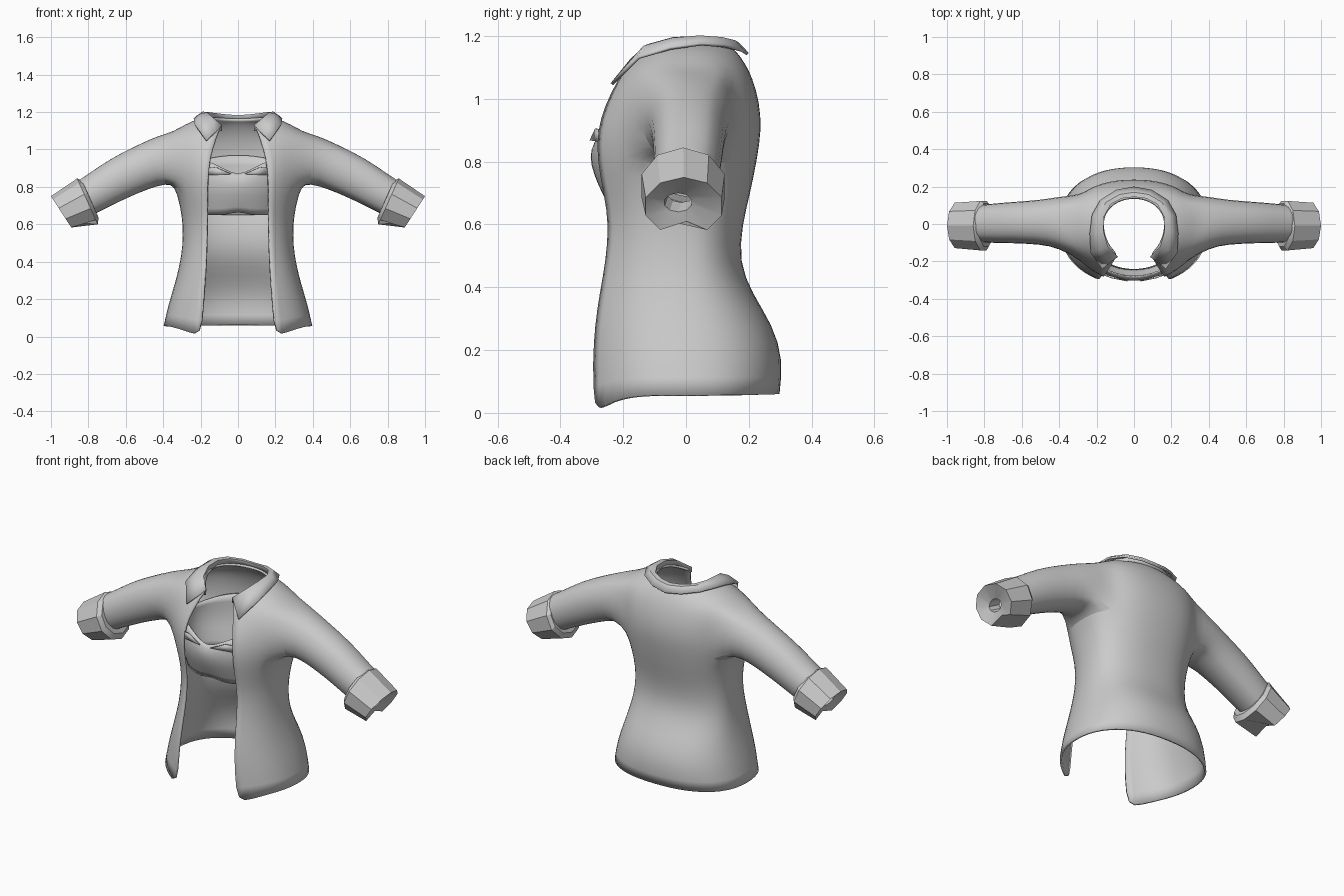
import bpy, math
from mathutils import Vector

if "Cube" in bpy.data.objects:
    bpy.data.objects.remove(bpy.data.objects["Cube"])

cloth = bpy.data.materials.new("grey_cloth")
cloth.diffuse_color = (0.6, 0.6, 0.6, 1)
cloth.use_nodes = True
cloth.node_tree.nodes["Principled BSDF"].inputs["Base Color"].default_value = cloth.diffuse_color


def make(name, verts, faces, thick=0, subsurf=0, angle=40):
    """Half mesh, mirrored across x, optionally smoothed and thickened."""
    me = bpy.data.meshes.new(name)
    me.from_pydata([tuple(v) for v in verts], [], faces)
    me.materials.append(cloth)
    ob = bpy.data.objects.new(name, me)
    bpy.context.collection.objects.link(ob)
    ob.modifiers.new("mirror", 'MIRROR').use_clip = True
    if subsurf:
        s = ob.modifiers.new("smooth", 'SUBSURF')
        s.levels = s.render_levels = subsurf
    if thick:
        s = ob.modifiers.new("cloth", 'SOLIDIFY')
        s.thickness, s.offset = thick, -1
    bpy.context.view_layer.objects.active = ob
    ob.select_set(True)
    bpy.ops.object.shade_smooth_by_angle(angle=math.radians(angle))
    ob.select_set(False)
    return ob


def half_ring(w, xe, ye, yb, z, n, cols, hem=2):
    """Half cross-section from front edge (xe, ye) round the side to mid back."""
    yf = ye / (1 - (xe / w) ** n) ** (1 / n)
    t0 = -math.acos((xe / w) ** (n / 2))
    pts = []
    for j in range(cols + 1):
        t = t0 + (math.pi / 2 - t0) * j / cols
        s = math.sin(t)
        x = w * max(math.cos(t), 0) ** (2 / n)
        y = (yf if s < 0 else -yb) * -abs(s) ** (2 / n) * -1
        f = abs(s / math.sin(t0)) ** hem if s < 0 else s ** hem
        zz = z[1] + ((z[0] if s < 0 else z[2]) - z[1]) * f
        pts.append(Vector((x if j < cols else 0, y if s < 0 else abs(y), zz)))
    return pts


def grid_faces(rows, cols, skip=lambda i, j: False):
    k = cols + 1
    return [(i * k + j, i * k + j + 1, (i + 1) * k + j + 1, (i + 1) * k + j)
            for i in range(rows - 1) for j in range(cols) if not skip(i, j)]


# Jacket body rows: half width, front edge x, front edge y, back y, z front/side/back
C = 12
rows = [
    (.400, .200, -.295, .300, (.000, .057, .060), 4),
    (.375, .188, -.297, .312, (.17, .17, .17), 2),
    (.340, .180, -.290, .278, (.28, .28, .28), 2),
    (.315, .174, -.275, .212, (.38, .38, .38), 2),
    (.298, .170, -.256, .170, (.48, .48, .48), 2),
    (.296, .167, -.245, .180, (.60, .60, .60), 2),
    (.312, .166, -.262, .206, (.70, .70, .70), 2),
    (.340, .166, -.284, .228, (.81, .81, .81), 2),
    (.350, .160, -.282, .242, (.90, .90, .90), 2),
    (.355, .146, -.258, .236, (.98, 1.0, .99), 2),
    (.350, .122, -.222, .212, (1.05, 1.095, 1.07), 2),
]
rings = [half_ring(w, xe, ye, yb, z, 2.3, C, h) for w, xe, ye, yb, z, h in rows]
neck = half_ring(.165, .09, -.165, .143, (1.12, 1.175, 1.165), 2, C)
top = rings[-1]
for f, up in ((.35, .012), (.7, .012)):
    rings.append([a.lerp(b, f) + Vector((0, 0, up)) for a, b in zip(top, neck)])
rings.append(neck)
verts = [p for r in rings for p in r]

# Armhole: block of faces left open, its border feeds the sleeve
J0, J1, R0, R1 = 2, 8, 7, 10
faces = grid_faces(len(rings), C, lambda i, j: R0 <= i < R1 and J0 <= j < J1)
idx = lambda i, j: i * (C + 1) + j
loop = ([idx(R0, j) for j in range(J0, J1)] + [idx(i, J1) for i in range(R0, R1)]
        + [idx(R1, j) for j in range(J1, J0, -1)] + [idx(i, J0) for i in range(R1, R0, -1)])
mid = sum((verts[i] for i in loop), Vector()) / len(loop)
angles = [math.atan2((verts[i].z - mid.z) / .14, (verts[i].y - mid.y) / .17) for i in loop]


def tube_ring(tx, tz, bx, bz, y0, y1, angs):
    """Tilted ellipse through a top and a bottom point."""
    t, b = Vector((tx, 0, tz)), Vector((bx, 0, bz))
    c, u = (t + b) / 2, (t - b) / 2
    c.y = (y0 + y1) / 2
    return [c + u * math.sin(a) + Vector((0, (y1 - y0) / 2 * math.cos(a), 0)) for a in angs]


# Sleeve rings: top x z, bottom x z, front y, back y
for r in [(.42, 1.078, .385, .812, -.135, .155), (.53, 1.03, .47, .79, -.115, .135),
          (.69, .95, .61, .73, -.108, .125), (.80, .87, .72, .675, -.107, .115),
          (.88, .82, .79, .64, -.10, .105)]:
    base = len(verts)
    verts += tube_ring(*r, angles)
    new = list(range(base, base + len(loop)))
    n = len(loop)
    faces += [(loop[k], loop[(k + 1) % n], new[(k + 1) % n], new[k]) for k in range(n)]
    loop = new
make("jacket", verts, faces, .012, 1)

# Folded cuff: faceted band, closed end with a small hole and a notch underneath
N = 10
angs = [-math.pi / 2 + 2 * math.pi * k / N for k in range(N)]
cuff = [tube_ring(*r, angs) for r in [
    (.815, .80, .775, .69, -.09, .09), (.835, .835, .745, .635, -.125, .115),
    (.86, .845, .75, .60, -.148, .13), (1.0, .75, .88, .565, -.135, .12),
    (.93, .70, .90, .64, -.07, .02), (.87, .73, .84, .67, -.06, .03)]]
cuff[3][0] += Vector((.01, .01, .045))
cv = [p for r in cuff for p in r]
cf = [(i * N + k, i * N + (k + 1) % N, (i + 1) * N + (k + 1) % N, (i + 1) * N + k)
      for i in range(5) for k in range(N)]
make("cuff", cv, cf, angle=25)

# Collar: inner stand, rolled top edge, falling outer edge with pointed tip
inner = [(.085, -.175, 1.13), (.14, -.12, 1.175), (.163, -.04, 1.197), (.16, .04, 1.2),
         (.125, .105, 1.195), (.065, .137, 1.188), (0, .145, 1.183)]
outer = [(.17, -.24, 1.05), (.232, -.155, 1.135), (.237, -.05, 1.165), (.225, .05, 1.178),
         (.18, .13, 1.172), (.095, .183, 1.157), (0, .2, 1.146)]
inner, outer = [Vector(p) for p in inner], [Vector(p) for p in outer]
stand = [p + Vector((0, 0, -.03)) for p in inner]
crest = [a.lerp(b, .45) + Vector((0, 0, .012 if k else 0)) for k, (a, b) in enumerate(zip(inner, outer))]
make("collar", outer + crest + inner + stand, grid_faces(4, 6), .01, 0, 35)

# Bandeau top: tube inside the jacket with a V neckline
B = 14
band = [half_ring(w, .001, yf, yb, (z, z, z), 2, B) for w, yf, yb, z in [
    (.285, -.250, .175, .65), (.298, -.280, .188, .72),
    (.318, -.307, .208, .79), (.322, -.307, .215, .86)]]
rim = half_ring(.318, .001, -.285, .215, (.9, .9, .97), 2, B)
for j, z in enumerate((.86, .895, .93, .95, .93)):
    rim[j].z = z
band.append(rim)
band[0][0].z = .67
for r in band:
    r[0].x = 0
for p, q in zip(band[3], rim):
    p.z = min(p.z, q.z - .03)
make("bandeau", [p for r in band for p in r], grid_faces(5, B), .008, 1)

# Small folds on the bust
fold = [(.035, -.307, .868), (.165, -.272, .862), (.168, -.272, .90), (.12, -.29, .905)]
make("bust_fold", fold, [(0, 1, 2, 3)], .006)
